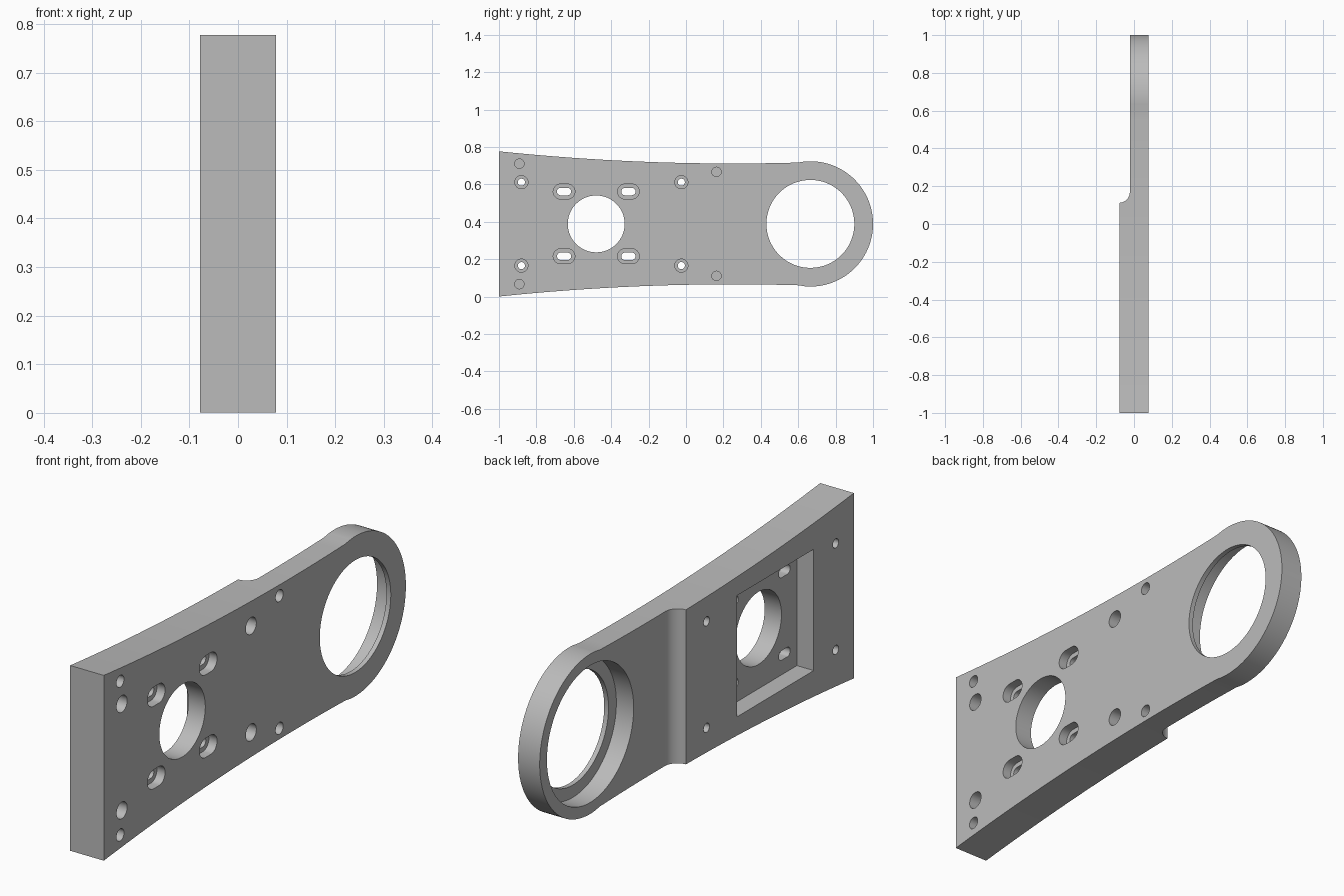
import bpy, bmesh, math

if "Cube" in bpy.data.objects:
    bpy.data.objects.remove(bpy.data.objects["Cube"])

CZ = 0.389            # height of the plate's mirror line
FRONT, BACK = 0.078, -0.078

metal = bpy.data.materials.new("plain grey metal")
metal.diffuse_color = (0.5, 0.5, 0.5, 1)
metal.use_nodes = True
metal.node_tree.nodes["Principled BSDF"].inputs["Base Color"].default_value = metal.diffuse_color


def prism(name, bottom, top):
    """Solid between two matching loops of points."""
    bm = bmesh.new()
    a = [bm.verts.new(p) for p in bottom]
    b = [bm.verts.new(p) for p in top]
    bm.faces.new(a)
    bm.faces.new(b)
    n = len(a)
    for i in range(n):
        bm.faces.new((a[i], a[(i + 1) % n], b[(i + 1) % n], b[i]))
    bmesh.ops.recalc_face_normals(bm, faces=bm.faces)
    mesh = bpy.data.meshes.new(name)
    bm.to_mesh(mesh)
    bm.free()
    mesh.materials.append(metal)
    obj = bpy.data.objects.new(name, mesh)
    bpy.context.collection.objects.link(obj)
    return obj


def prism_x(name, pts, x0, x1):
    """Prism along x; pts are (y, z measured from the mirror line)."""
    return prism(name, [(x0, y, CZ + z) for y, z in pts],
                 [(x1, y, CZ + z) for y, z in pts])


def slot(y, z, r, half=0.0, n=48):
    """Circle, or a rounded slot lengthened by half each way along y."""
    pts = []
    for i in range(n):
        t = 2 * math.pi * (i + 0.5) / n
        pts.append((y + r * math.cos(t) + math.copysign(half, math.cos(t)),
                    z + r * math.sin(t)))
    return pts


def cut(obj, cutter):
    cutter.hide_render = True
    mod = obj.modifiers.new("cut", 'BOOLEAN')
    mod.operation, mod.solver, mod.object = 'DIFFERENCE', 'EXACT', cutter
    bpy.context.view_layer.objects.active = obj
    bpy.ops.object.modifier_apply(modifier=mod.name)
    bpy.data.objects.remove(cutter, do_unlink=True)


# Plate outline: shallow waisted edges running into a round end
upper = [(y, 0.323 + (y - 0.25) ** 2 / 24)
         for y in [-1 + 1.6 * i / 32 for i in range(33)]]
round_end = []
for i in range(65):
    t = math.radians(95 - 190 * i / 64)
    round_end.append((0.665 + 0.335 * math.cos(t), 0.335 * math.sin(t)))
lower = [(y, -z) for y, z in reversed(upper)]
plate = prism_x("bracket_plate", upper + round_end + lower, BACK, FRONT)

# Thinner round end, with a filleted step on the back
step = [(-0.2, 0.112)]
for i in range(17):
    t = math.radians(-90 + 90 * i / 16)
    step.append((-0.080 + 0.058 * math.cos(t), 0.170 + 0.058 * math.sin(t)))
step += [(-0.022, 1.2), (-0.2, 1.2)]
cut(plate, prism("step_cutter", [(x, y, -0.2) for x, y in step],
                 [(x, y, 1.0) for x, y in step]))

# Square pocket in the back
s = 0.254
pocket = [(-0.48 - s, -s), (-0.48 + s, -s), (-0.48 + s, s), (-0.48 - s, s)]
cut(plate, prism_x("pocket_cutter", pocket, -0.2, 0.0))

# Bearing seat with a thin lip, and the shaft hole
cut(plate, prism_x("seat_cutter", slot(0.665, 0, 0.287, n=96), -0.2, 0.058))
cut(plate, prism_x("lip_cutter", slot(0.665, 0, 0.235, n=96), -0.2, 0.2))
cut(plate, prism_x("shaft_cutter", slot(-0.48, 0, 0.152, n=80), -0.2, 0.2))

for side in (-1, 1):
    # Counterbored adjustment slots
    for y in (-0.652, -0.308):
        z = side * 0.173
        cut(plate, prism_x("slot_head", slot(y, z, 0.040, 0.018), 0.040, 0.2))
        cut(plate, prism_x("slot_hole", slot(y, z, 0.020, 0.018), -0.2, 0.2))
    # Counterbored screw holes
    for y in (-0.880, -0.025):
        z = side * 0.223
        cut(plate, prism_x("screw_head", slot(y, z, 0.035), 0.0, 0.2))
        cut(plate, prism_x("screw_hole", slot(y, z, 0.019), -0.2, 0.2))
    # Blind pin holes
    for y, z in ((-0.891, 0.322), (0.163, 0.278)):
        cut(plate, prism_x("pin_hole", slot(y, side * z, 0.025), 0.015, 0.2))

# Smooth the round walls, keep the machined edges sharp
plate.select_set(True)
bpy.context.view_layer.objects.active = plate
bpy.ops.object.shade_smooth_by_angle(angle=math.radians(30))
